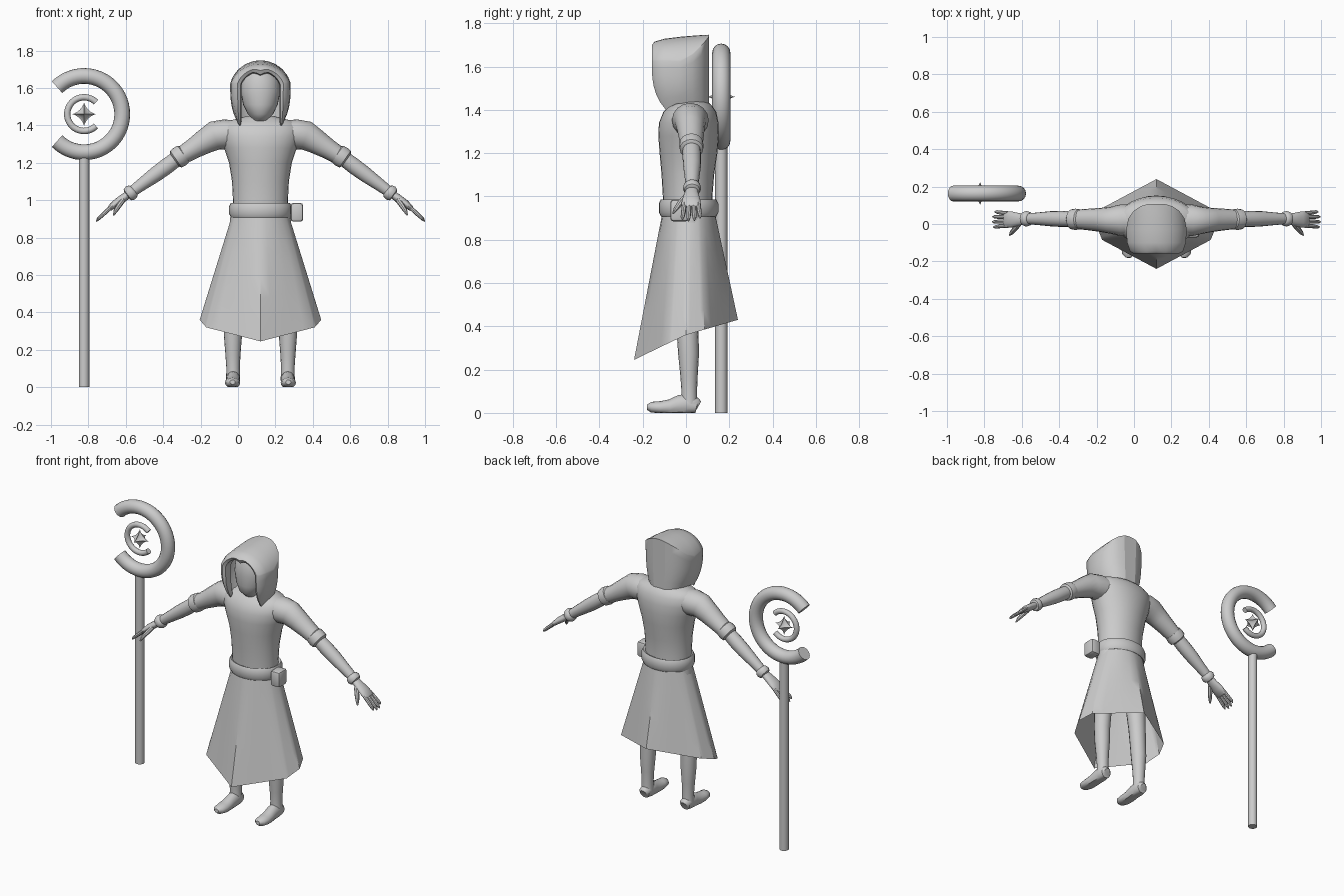
import bpy, bmesh
from math import sin, cos, pi, radians, sqrt
from mathutils import Vector

XC = 0.12      # centre line of the figure
SX = -0.823    # staff position
SY = 0.163


def finish(name, bm, angle=40):
    bmesh.ops.recalc_face_normals(bm, faces=bm.faces[:])
    me = bpy.data.meshes.new(name)
    bm.to_mesh(me)
    bm.free()
    ob = bpy.data.objects.new(name, me)
    bpy.context.collection.objects.link(ob)
    bpy.ops.object.select_all(action='DESELECT')
    ob.select_set(True)
    bpy.context.view_layer.objects.active = ob
    bpy.ops.object.shade_smooth_by_angle(angle=radians(angle))
    return ob


def loft(name, rings, caps=True, wrap=True, angle=40, loop=False):
    """Skin a list of equal-length point rings."""
    bm = bmesh.new()
    vr = [[bm.verts.new(p) for p in r] for r in rings]
    n = len(vr[0])
    pairs = list(zip(vr, vr[1:])) + ([(vr[-1], vr[0])] if loop else [])
    for a, b in pairs:
        for i in range(n if wrap else n - 1):
            j = (i + 1) % n
            bm.faces.new((a[i], a[j], b[j], b[i]))
    if caps:
        bm.faces.new(vr[0])
        bm.faces.new(vr[-1])
    return finish(name, bm, angle)


def stack(name, levels, n=28, x=XC, **kw):
    """Horizontal ellipses: (z, rx, y_front, y_back)."""
    rings = []
    for z, rx, y0, y1 in levels:
        rings.append([(x + rx * cos(2 * pi * i / n),
                       (y0 + y1) / 2 + (y1 - y0) / 2 * sin(2 * pi * i / n), z) for i in range(n)])
    return loft(name, rings, **kw)


def tube(name, pts, n=16, floor=None):
    """Tube along a path of (x, y, z, r) or (x, y, z, r_side, r_depth)."""
    P = [Vector(p[:3]) for p in pts]
    rings = []
    for k, p in enumerate(pts):
        t = (P[min(k + 1, len(P) - 1)] - P[max(k - 1, 0)]).normalized()
        ref = Vector((0, 0, 1)) if abs(t.y) > 0.8 else Vector((0, 1, 0))
        side = t.cross(ref).normalized()
        dep = side.cross(t)
        ring = [P[k] + side * p[3] * cos(2 * pi * i / n) + dep * p[-1] * sin(2 * pi * i / n) for i in range(n)]
        if floor is not None:
            for v in ring:
                v.z = max(v.z, floor)
        rings.append(ring)
    return loft(name, rings)


def arc(name, major, minor, a0, a1, z, steps=40):
    pts = []
    for k in range(steps + 1):
        a = radians(a0 + (a1 - a0) * k / steps)
        pts.append((SX + major * cos(a), SY, z + major * sin(a), minor))
    tube(name, pts)


# Staff: pole, outer crescent, inner crescent, star
tube("staff_pole", [(SX, SY, 0, 0.028), (SX, SY, 0.6, 0.028), (SX, SY, 1.23, 0.028)], 20)
arc("staff_outer_crescent", 0.204, 0.042, -135, 135, 1.46)
arc("staff_inner_crescent", 0.09, 0.017, 45, 315, 1.46)
bm = bmesh.new()
bmesh.ops.create_uvsphere(bm, u_segments=24, v_segments=16, radius=1)
for v in bm.verts:
    v.co = Vector((SX, SY, 1.46)) + Vector([c ** 3 * 0.065 for c in v.co])
finish("staff_star", bm, 30)

# Torso
stack("torso", [(0.90, 0.148, -0.105, 0.125), (1.0, 0.147, -0.107, 0.122), (1.1, 0.152, -0.113, 0.13),
                (1.2, 0.168, -0.122, 0.145), (1.28, 0.195, -0.128, 0.152), (1.34, 0.215, -0.125, 0.15),
                (1.39, 0.215, -0.105, 0.14), (1.42, 0.185, -0.075, 0.12), (1.437, 0.12, -0.05, 0.1),
                (1.45, 0.07, -0.04, 0.07)])

# Skirt: pointed front and back hem, open underneath
hem = [(0, -0.24, 0.245, -90), (0.29, -0.085, 0.32, -27), (0.325, 0, 0.36, 0),
       (0.29, 0.085, 0.385, 27), (0, 0.24, 0.43, 90)]
half = []
for a, b in zip(hem, hem[1:]):
    for k in range(5):
        half.append([a[i] + (b[i] - a[i]) * k / 5 for i in range(4)])
half.append(list(hem[-1]))
full = half + [[-x, y, z, 180 - a] for x, y, z, a in half[-2:0:-1]]
rings = []
for k in range(7):
    u = k / 6
    ring = []
    for x, y, z, a in full:
        top = Vector((0.148 * cos(radians(a)), 0.012 + 0.12 * sin(radians(a)), 0.93))
        ring.append(top.lerp(Vector((x, y, z)), u) + Vector((XC, 0, 0)))
    rings.append(ring)
loft("skirt", rings, caps=False)

# Belt and pouch
belt = [(0.915, 0.145), (0.908, 0.158), (0.925, 0.167), (0.968, 0.167), (0.986, 0.158), (0.98, 0.145)]
stack("belt", [(z, r, 0.042 - r, r - 0.018) for z, r in belt], n=32, caps=False, loop=True)
bm = bmesh.new()
bmesh.ops.create_cube(bm, size=1)
for v in bm.verts:
    v.co = Vector((XC + 0.195, -0.03, 0.935)) + Vector((v.co.x * 0.066, v.co.y * 0.085, v.co.z * 0.1))
bmesh.ops.bevel(bm, geom=bm.edges[:], offset=0.014, segments=2, affect='EDGES', profile=0.5)
finish("pouch", bm)

# Head and neck
stack("head", [(1.40, 0.05, -0.04, 0.05), (1.437, 0.045, -0.09, 0.05), (1.46, 0.068, -0.112, 0.05),
               (1.51, 0.092, -0.122, 0.06), (1.58, 0.106, -0.125, 0.07), (1.64, 0.1, -0.12, 0.07),
               (1.69, 0.07, -0.1, 0.05), (1.71, 0.02, -0.06, 0.01)])


# Hood: arched slices from the inside of the face opening to the flat back
def arch(y, w, ztop, zbot, span, notch=0.0, drift=0.0, pinch=0.2):
    def roof(x):
        return 1.59 + (ztop - 1.59) * sqrt(max(0, 1 - (x / span) ** 2)) - notch * max(0, 1 - abs(x) / 0.035)
    right = []
    for k in range(7):
        u = k / 6
        right.append((w * (1 - pinch * (1 - u) ** 3), y + drift * (1 - u) ** 3, zbot + (roof(w) - zbot) * u))
    for k in range(1, 9):
        a = k / 8 * pi / 2
        right.append((w * cos(a), y, roof(w * cos(a))))
    pts = right + [(-x, yy, z) for x, yy, z in right[-2::-1]]
    return [(XC + x, yy, z) for x, yy, z in pts]


hood = [arch(-0.10, 0.102, 1.685, 1.42, 0.105, 0.02, 0.02, 0.0),
        arch(-0.148, 0.106, 1.69, 1.40, 0.11, 0.02, 0.055, 0.0),
        arch(-0.158, 0.122, 1.705, 1.398, 0.128, 0.012, 0.066, 0.08),
        arch(-0.145, 0.142, 1.715, 1.41, 0.148, 0, 0.065, 0.15),
        arch(-0.10, 0.157, 1.728, 1.425, 0.163, 0, 0.05),
        arch(-0.03, 0.162, 1.737, 1.43, 0.166),
        arch(0.03, 0.15, 1.742, 1.43, 0.166),
        arch(0.07, 0.122, 1.745, 1.43, 0.166),
        arch(0.095, 0.085, 1.746, 1.43, 0.166),
        arch(0.107, 0.045, 1.747, 1.43, 0.166)]
ob = loft("hood", hood, caps=False, wrap=False, angle=50)
bm = bmesh.new()
bm.from_mesh(ob.data)
n = len(hood[0])
bm.verts.ensure_lookup_table()
bm.faces.new(bm.verts[-n:])
bmesh.ops.recalc_face_normals(bm, faces=bm.faces[:])
bm.to_mesh(ob.data)
bm.free()

# Limbs, mirrored about the centre line
for side, s in (("left", 1), ("right", -1)):
    def limb(name, pts, **kw):
        tube(side + "_" + name, [(XC + s * p[0],) + tuple(p[1:]) for p in pts], **kw)

    limb("sleeve", [(0.12, 0.02, 1.355, 0.07, 0.08), (0.19, 0.02, 1.352, 0.08, 0.085),
                    (0.245, 0.02, 1.345, 0.078, 0.072), (0.30, 0.022, 1.312, 0.066, 0.064),
                    (0.36, 0.024, 1.275, 0.055, 0.058), (0.42, 0.025, 1.238, 0.048, 0.052)])
    limb("sleeve_cuff", [(0.405, 0.025, 1.252, 0.044), (0.412, 0.025, 1.247, 0.054), (0.433, 0.025, 1.232, 0.057),
                         (0.452, 0.025, 1.219, 0.054), (0.459, 0.025, 1.214, 0.042)])
    limb("forearm", [(0.43, 0.025, 1.235, 0.04), (0.50, 0.027, 1.182, 0.043), (0.56, 0.028, 1.138, 0.041),
                     (0.64, 0.028, 1.08, 0.033), (0.71, 0.028, 1.028, 0.027)])
    limb("wrist_cuff", [(0.676, 0.028, 1.053, 0.03), (0.682, 0.028, 1.048, 0.038), (0.696, 0.028, 1.038, 0.042),
                        (0.71, 0.028, 1.028, 0.036), (0.714, 0.028, 1.025, 0.026)])
    limb("palm", [(0.70, 0.028, 1.035, 0.02, 0.026), (0.735, 0.025, 1.01, 0.022, 0.034),
                  (0.775, 0.024, 0.982, 0.02, 0.043), (0.806, 0.024, 0.956, 0.015, 0.045),
                  (0.813, 0.024, 0.95, 0.008, 0.038)])
    for k, (y, reach) in enumerate([(-0.008, 0.92), (0.014, 1.0), (0.036, 0.97), (0.057, 0.82)]):
        tip = 0.024 + (y - 0.024) * 1.25
        limb("finger_%d" % (k + 1), [(0.795, y, 0.966, 0.011), (0.80 + 0.042 * reach, (y + tip) / 2, 0.963 - 0.04 * reach, 0.011),
                                     (0.80 + 0.068 * reach, tip, 0.963 - 0.064 * reach, 0.009),
                                     (0.80 + 0.078 * reach, tip, 0.963 - 0.077 * reach, 0.003)], n=8)
    limb("thumb", [(0.735, 0.0, 1.0, 0.014), (0.757, -0.026, 0.97, 0.014), (0.775, -0.047, 0.942, 0.011),
                   (0.785, -0.06, 0.92, 0.004)], n=8)
    limb("leg", [(0.09, 0.015, 0.92, 0.07), (0.115, 0.01, 0.7, 0.066), (0.138, 0.007, 0.48, 0.054),
                 (0.145, 0.008, 0.36, 0.05), (0.147, 0.012, 0.27, 0.048), (0.147, 0.014, 0.17, 0.04),
                 (0.146, 0.015, 0.1, 0.036), (0.146, 0.015, 0.04, 0.038)])
    limb("foot", [(0.146, 0.057, 0.03, 0.022, 0.026), (0.146, 0.05, 0.034, 0.034, 0.036),
                  (0.146, 0.01, 0.04, 0.038, 0.05), (0.146, -0.03, 0.036, 0.037, 0.046),
                  (0.148, -0.075, 0.026, 0.039, 0.036), (0.149, -0.12, 0.024, 0.041, 0.03),
                  (0.149, -0.16, 0.026, 0.034, 0.025), (0.149, -0.18, 0.027, 0.014, 0.012)], floor=0.0)
